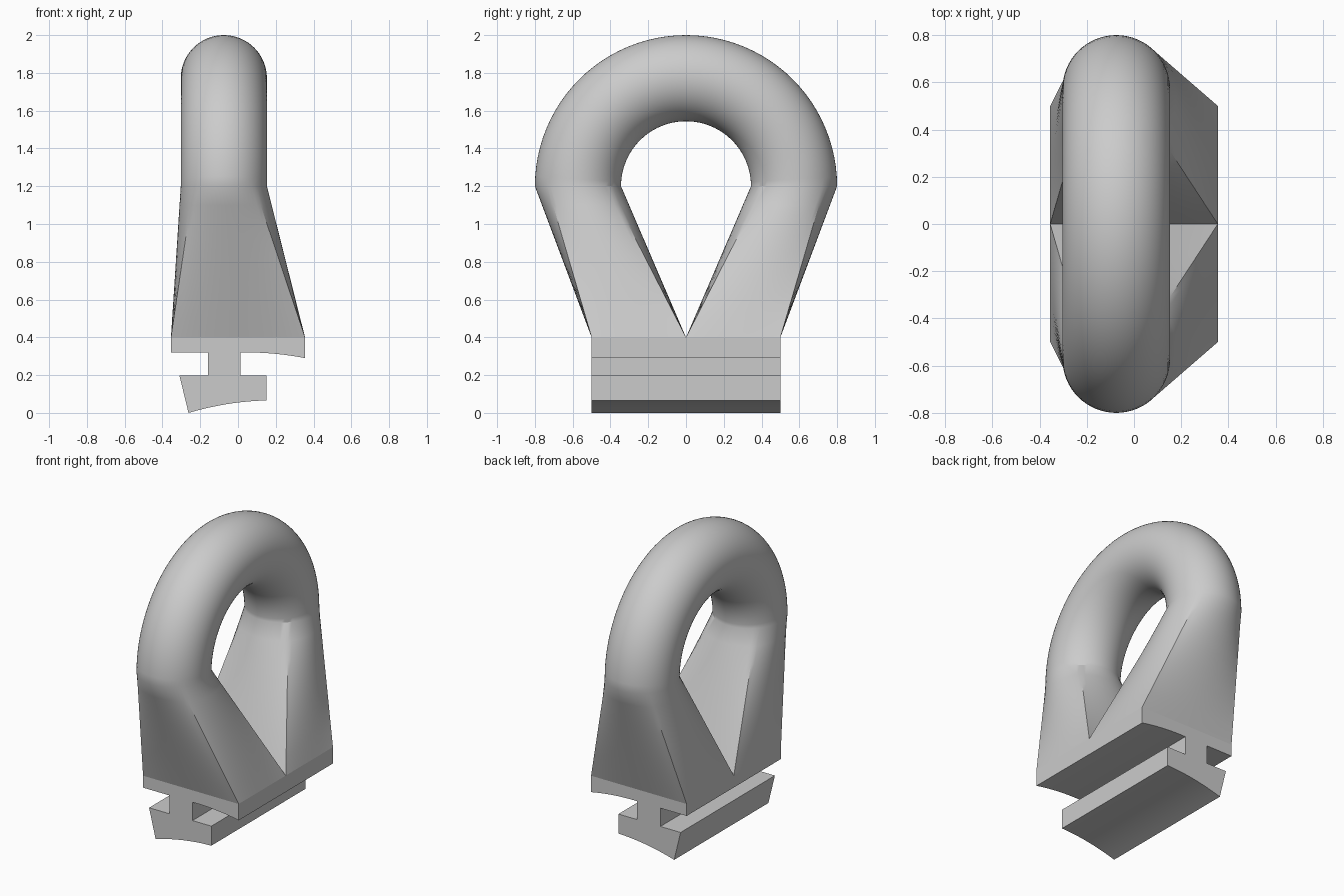
import bpy, bmesh
from math import cos, sin, pi, radians
from mathutils import Vector

if "Cube" in bpy.data.objects:
    bpy.data.objects.remove(bpy.data.objects["Cube"], do_unlink=True)

grey = bpy.data.materials.new("plain grey")
grey.use_nodes = True
colour = (0.6, 0.6, 0.6, 1)
grey.diffuse_color = colour
grey.node_tree.nodes["Principled BSDF"].inputs["Base Color"].default_value = colour

CX, TOP, HALF_W, HALF_D = -0.075, 0.4, 0.355, 0.5
MAJOR, MINOR, SPRING = 0.572, 0.228, 1.2
SIDE = 16                      # segments per side of the section


def finish(name, bm, angle):
    bmesh.ops.recalc_face_normals(bm, faces=bm.faces)
    mesh = bpy.data.meshes.new(name)
    bm.to_mesh(mesh)
    bm.free()
    mesh.materials.append(grey)
    obj = bpy.data.objects.new(name, mesh)
    bpy.context.collection.objects.link(obj)
    bpy.ops.object.select_all(action='DESELECT')
    obj.select_set(True)
    bpy.context.view_layer.objects.active = obj
    bpy.ops.object.shade_smooth_by_angle(angle=radians(angle))
    return obj


def circle_ring(t):
    """Round section of the bow at arc angle t."""
    ring = []
    for i in range(4 * SIDE):
        a = -pi / 4 + i * pi / 2 / SIDE
        d = MAJOR + MINOR * sin(a)
        ring.append(Vector((CX + MINOR * cos(a), d * cos(t), SPRING + d * sin(t))))
    return ring


def foot_ring(s):
    """Rectangular foot of one leg, s is the sign of its y side."""
    w, d = HALF_W, HALF_D * s
    corners = [Vector(c) for c in ((w, 0, TOP), (w, d, TOP), (-w, d, TOP), (-w, 0, TOP))]
    return [corners[k].lerp(corners[(k + 1) % 4], j / SIDE)
            for k in range(4) for j in range(SIDE)]


def leg_rings(s, steps=8):
    foot, top = foot_ring(s), circle_ring(0 if s > 0 else pi)
    return [[p.lerp(q, k / steps) for p, q in zip(foot, top)] for k in range(steps)]


# Bow: two legs lofted from rectangles into a half ring
rings = leg_rings(1) + [circle_ring(pi * k / 48) for k in range(49)] + leg_rings(-1)[::-1]
bm = bmesh.new()
loops = [[bm.verts.new(p) for p in ring] for ring in rings]
for a, b in zip(loops, loops[1:]):
    for i in range(len(a)):
        j = (i + 1) % len(a)
        bm.faces.new((a[i], a[j], b[j], b[i]))
finish("bow_and_legs", bm, 30)


# Base: plate, neck and hooked rail as one extruded profile
def bow_curve(p, q, sag, n=12):
    """Gently curved line from p to q."""
    p, q = Vector(p), Vector(q)
    return [p.lerp(q, k / n) + Vector((0, sag * 4 * (k / n) * (1 - k / n)))
            for k in range(n + 1)]


profile = [(-HALF_W, TOP), (-HALF_W, 0.32), (-0.16, 0.32), (-0.16, 0.197), (-0.31, 0.197)]
profile += bow_curve((-0.262, 0), (0.152, 0.066), 0.014)
profile += [(0.152, 0.197), (0.012, 0.197)]
profile += bow_curve((0.012, 0.32), (HALF_W, 0.29), 0.009)
profile += [(HALF_W, TOP)]
bm = bmesh.new()
face = bm.faces.new([bm.verts.new((x, -HALF_D, z)) for x, z in profile])
out = bmesh.ops.extrude_face_region(bm, geom=[face])
moved = [v for v in out["geom"] if isinstance(v, bmesh.types.BMVert)]
bmesh.ops.translate(bm, verts=moved, vec=(0, 2 * HALF_D, 0))
finish("base_rail", bm, 20)
